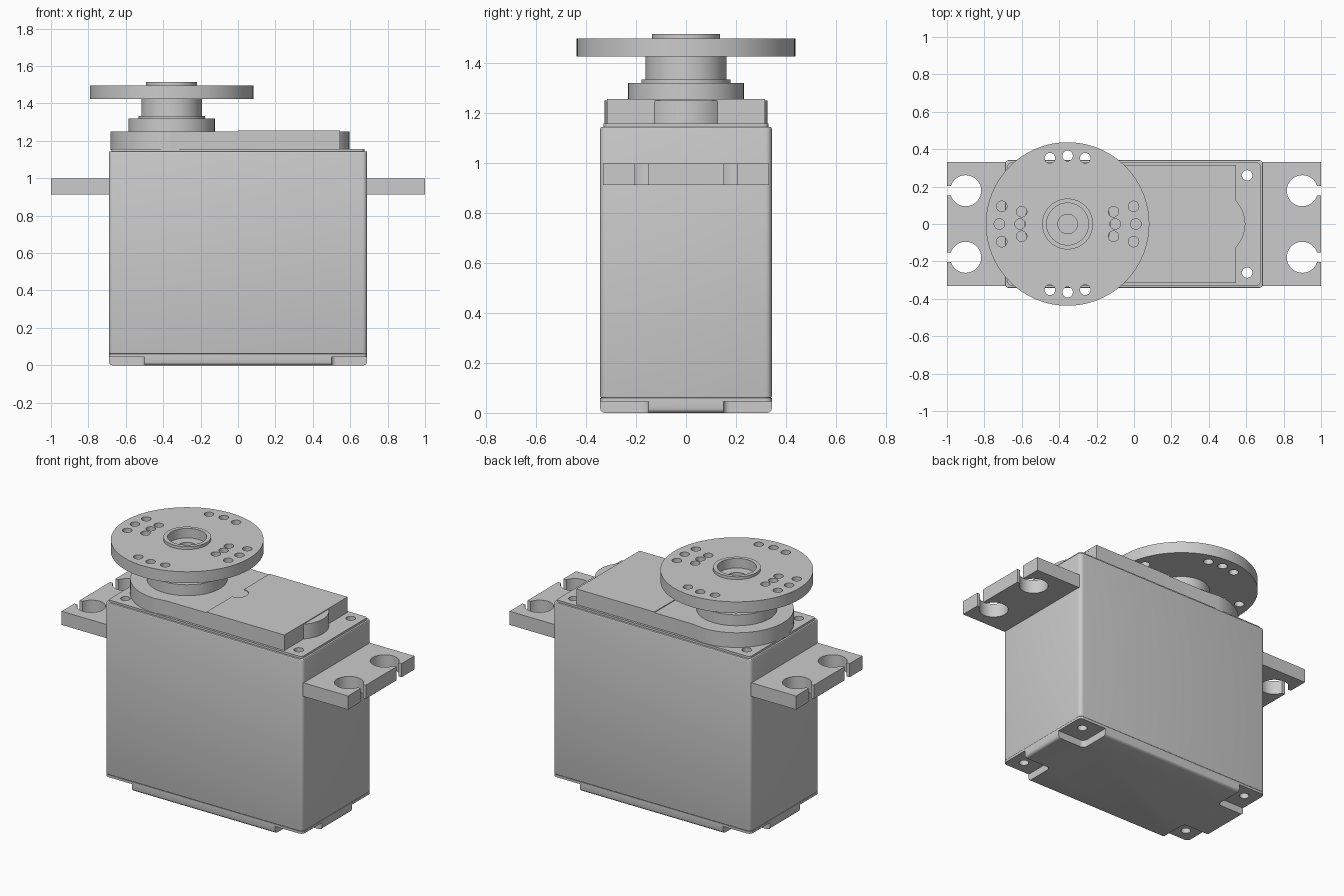
import bpy, bmesh
from math import sin, cos, pi, radians
from mathutils import Matrix

if "Cube" in bpy.data.objects:
    bpy.data.objects.remove(bpy.data.objects["Cube"])

HX = -0.355  # x of the output shaft


def finish(name, bm, smooth=True):
    bmesh.ops.recalc_face_normals(bm, faces=bm.faces)
    me = bpy.data.meshes.new(name)
    bm.to_mesh(me)
    bm.free()
    ob = bpy.data.objects.new(name, me)
    bpy.context.collection.objects.link(ob)
    if smooth:
        shade(ob)
    return ob


def activate(ob):
    bpy.ops.object.select_all(action='DESELECT')
    ob.select_set(True)
    bpy.context.view_layer.objects.active = ob


def shade(ob):
    activate(ob)
    bpy.ops.object.shade_smooth_by_angle(angle=radians(30))


def arc(cx, cy, r, a0, a1, n=16):
    return [(cx + r * cos(radians(a0 + (a1 - a0) * i / n)),
             cy + r * sin(radians(a0 + (a1 - a0) * i / n))) for i in range(n + 1)]


def rounded(hx, hy, r):
    pts = []
    for sx, sy, a in ((1, 1, 0), (-1, 1, 90), (-1, -1, 180), (1, -1, 270)):
        pts += arc(sx * (hx - r), sy * (hy - r), r, a, a + 90, 5)
    return pts


def prism(bm, pts, z0, z1, bottom=0, top=0):
    f = bm.faces.new([bm.verts.new((x, y, z0)) for x, y in pts])
    res = bmesh.ops.extrude_face_region(bm, geom=[f], use_keep_orig=True)
    vs = [v for v in res['geom'] if isinstance(v, bmesh.types.BMVert)]
    bmesh.ops.translate(bm, vec=(0, 0, z1 - z0), verts=vs)
    bmesh.ops.recalc_face_normals(bm, faces=bm.faces)
    for z, w in ((z0, bottom), (z1, top)):
        if w:
            es = [e for e in bm.edges if all(abs(v.co.z - z) < 1e-6 for v in e.verts)]
            bmesh.ops.bevel(bm, geom=es, offset=w, segments=3, profile=0.5, affect='EDGES')


def part(name, pts, z0, z1, bottom=0, top=0):
    bm = bmesh.new()
    prism(bm, pts, z0, z1, bottom, top)
    return finish(name, bm)


def cutter(name, shapes, z0, z1):
    bm = bmesh.new()
    for pts in shapes:
        prism(bm, pts, z0, z1)
    ob = finish(name, bm, False)
    ob.hide_render = True
    return ob


def cut(ob, tool):
    activate(ob)
    m = ob.modifiers.new("cut", 'BOOLEAN')
    m.operation, m.solver, m.object = 'DIFFERENCE', 'EXACT', tool
    # apply before any shading modifier
    bpy.ops.object.modifier_move_to_index(modifier=m.name, index=0)
    bpy.ops.object.modifier_apply(modifier=m.name)


def circle(x, y, r, n=24):
    return arc(x, y, r, 0, 360, n)[:-1]


def lathe(name, prof, n=96):
    bm = bmesh.new()
    vs = [bm.verts.new((r, 0, z)) for r, z in prof]
    es = [bm.edges.new(p) for p in zip(vs, vs[1:])]
    bmesh.ops.spin(bm, geom=vs + es, cent=(0, 0, 0), axis=(0, 0, 1), angle=2 * pi, steps=n)
    bmesh.ops.remove_doubles(bm, verts=bm.verts, dist=1e-5)
    bmesh.ops.translate(bm, vec=(HX, 0, 0), verts=bm.verts)
    return finish(name, bm)


# case: base cover, main body and top plate
base = part("base_cover", rounded(0.69, 0.343, 0.025), 0, 0.06, bottom=0.018)
body = part("main_body", rounded(0.69, 0.343, 0.025), 0.06, 1.144, bottom=0.005, top=0.006)
plate = part("top_plate", rounded(0.676, 0.329, 0.02), 1.14, 1.157)

# corner recesses under the base
corners = [(sx, sy) for sx in (-1, 1) for sy in (-1, 1)]
recess = [[(x + sx * 0.7, y + sy * 0.35) for x, y in rounded(0.2, 0.2, 0.025)]
          for sx, sy in corners]
tool = cutter("recess_cutter", recess, -0.1, 0.045)
cut(base, tool)
bpy.data.objects.remove(tool)

# screw holes through all case layers
tool = cutter("screw_cutter", [circle(sx * 0.605, sy * 0.26, 0.028) for sx, sy in corners], -0.2, 1.4)
for ob in (base, body, plate):
    cut(ob, tool)
bpy.data.objects.remove(tool)

# mounting ears with keyhole slots
for side, s in (("left", -1), ("right", 1)):
    pts = [(0.68, -0.331), (1, -0.331)]
    for y in (-0.178, 0.178):
        pts += [(1, y - 0.026)] + arc(0.9, y, 0.083, -18.3, -341.7, 40) + [(1, y + 0.026)]
    pts += [(1, 0.331), (0.68, 0.331)]
    part(side + "_mounting_ear", [(s * x, y) for x, y in pts], 0.912, 0.998)

# gear housing: round end, straight block and bulged far end
part("gear_housing", arc(HX, 0, 0.326, 90, 270, 40) + [(-0.27, -0.315), (0.545, -0.315)]
     + arc(0.415, 0, 0.18, -44, 44) + [(0.545, 0.315), (-0.27, 0.315)], 1.15, 1.25)
part("gear_housing_cap", [(0, -0.315), (0.545, -0.315), (0.545, 0.315), (0, 0.315)]
     + arc(0, 0, 0.06, 90, -90), 1.245, 1.255)

# shaft collar
lathe("shaft_collar", [(0, 1.24), (0.231, 1.24), (0.231, 1.319), (0.178, 1.319),
                       (0.178, 1.334), (0, 1.334)])

# round horn with neck, hub and stepped bore
horn = lathe("horn_disc", [(0, 1.33), (0.162, 1.33), (0.162, 1.425), (0.437, 1.425), (0.437, 1.497),
                           (0.136, 1.497), (0.136, 1.515), (0.112, 1.515), (0.112, 1.455),
                           (0.052, 1.455), (0.052, 1.37), (0, 1.37)])
holes = [(r, a + d) for r, a in ((0.365, 0), (0.365, 90), (0.365, 180), (0.365, 270),
                                 (0.254, 0), (0.254, 180)) for d in (-15, 0, 15)]
tool = cutter("horn_cutter", [circle(HX + r * cos(radians(a)), r * sin(radians(a)), 0.028)
                              for r, a in holes], 1.39, 1.6)
cut(horn, tool)
bpy.data.objects.remove(tool)
for ob in (base, body, plate, horn):
    shade(ob)
